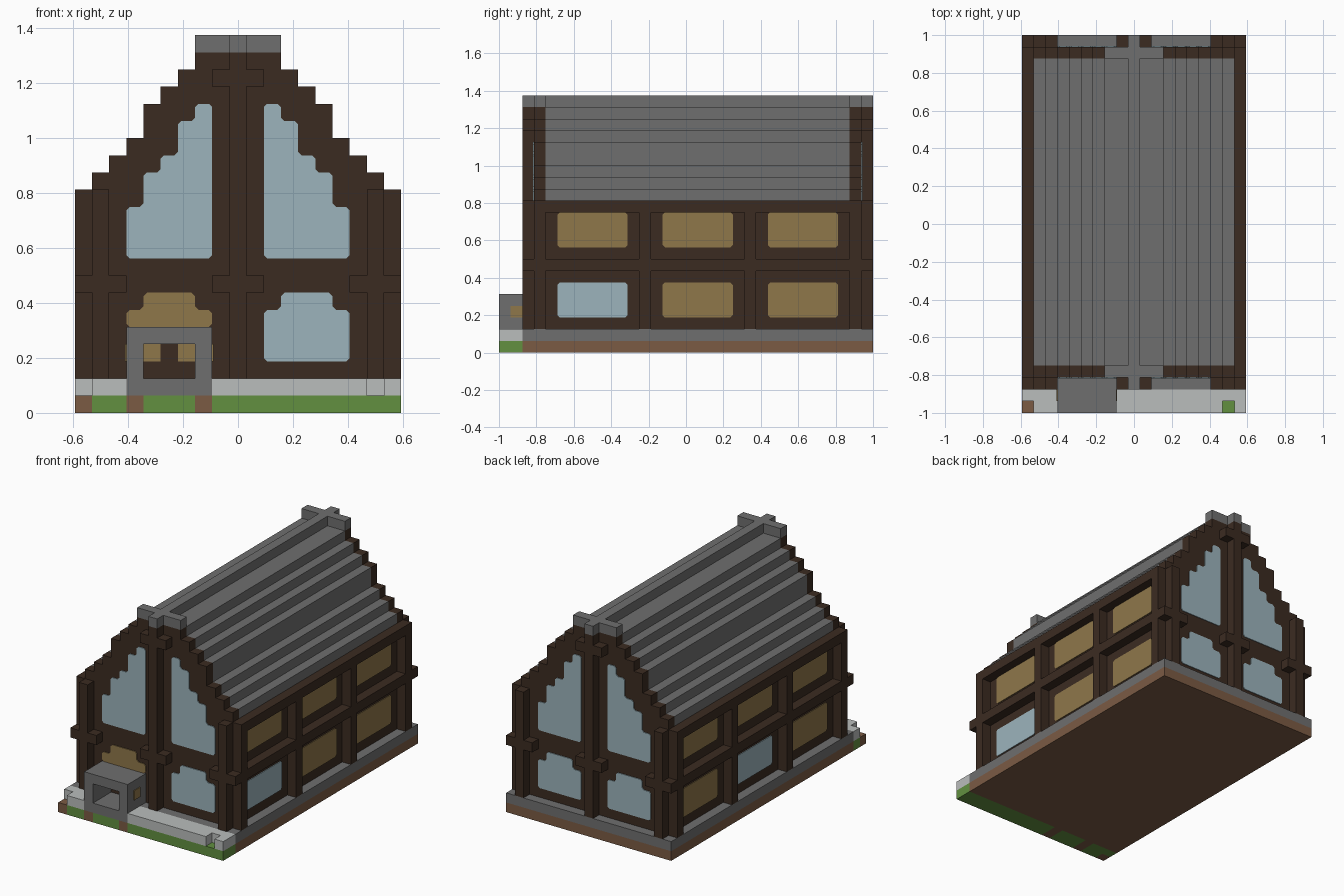
import bpy
import bmesh
from mathutils import Vector

if "Cube" in bpy.data.objects:
    bpy.data.objects.remove(bpy.data.objects["Cube"], do_unlink=True)

U = 1 / 16                      # one building block
WIDE, DEEP = 19, 32             # plan size in blocks
PLATE = 0.08                    # window plate thickness in blocks


def material(name, hexcode):
    srgb = [int(hexcode[n:n + 2], 16) / 255 for n in (0, 2, 4)]
    lin = [c / 12.92 if c < 0.04 else ((c + 0.055) / 1.055) ** 2.4 for c in srgb]
    mat = bpy.data.materials.new(name)
    mat.use_nodes = True
    mat.diffuse_color = (*lin, 1)
    mat.node_tree.nodes["Principled BSDF"].inputs["Base Color"].default_value = (*lin, 1)
    return mat


timber = material("dark timber", "3b2b21")
stone = material("grey stone", "6f6f6f")
paving = material("pale paving", "babdbc")
grass = material("grass", "629040")
dirt = material("dirt", "7b5b44")
glass = material("pale blue glass", "9cb4bc")
amber = material("amber glass", "8f774a")


def prism(name, mat, outline, axis, a, b):
    """Extrude an outline of (across, height) points along x or y."""
    bm = bmesh.new()

    def ring(d):
        pts = [(p, d, h) if axis == "y" else (d, p, h) for p, h in outline]
        return [bm.verts.new(((x - WIDE / 2) * U, (y - DEEP / 2) * U, z * U)) for x, y, z in pts]

    r, s = ring(a), ring(b)
    bm.faces.new(r)
    bm.faces.new(s[::-1])
    for n in range(len(r)):
        m = (n + 1) % len(r)
        bm.faces.new((r[n], s[n], s[m], r[m]))
    bmesh.ops.recalc_face_normals(bm, faces=bm.faces)
    mesh = bpy.data.meshes.new(name)
    bm.to_mesh(mesh)
    bm.free()
    obj = bpy.data.objects.new(name, mesh)
    bpy.context.collection.objects.link(obj)
    mesh.materials.append(mat)
    return obj


def block(name, mat, x, y, z):
    """Box from three (start, end) ranges in blocks."""
    return prism(name, mat, [(x[0], z[0]), (x[1], z[0]), (x[1], z[1]), (x[0], z[1])], "y", *y)


def skyline(start, base, heights):
    """Stepped outline, one column per height."""
    pts = [(start, base)]
    for n, h in enumerate(heights):
        if pts[-1][1] == h:
            pts.pop()
        else:
            pts.append((start + n, h))
        pts.append((start + n + 1, h))
    return pts + [(start + len(heights), base)]


def chamfer(pts, size=0.2):
    """Cut every corner of an outline a little."""
    out = []
    for n, p in enumerate(pts):
        p = Vector(p)
        for q in (pts[n - 1], pts[(n + 1) % len(pts)]):
            out.append(tuple(p + (Vector(q) - p).normalized() * size))
    return out


def flip(rng, size):
    return (size - rng[1], size - rng[0])


# Ground: dirt slab, grass strip with dirt patches, stone plinth
block("dirt_base", dirt, (0, WIDE), (2, DEEP), (0, 1))
block("stone_plinth", stone, (0, WIDE), (2, DEEP), (1, 2))
for x0, x1 in ((1, 3), (4, 7), (8, WIDE)):
    block("grass_strip", grass, (x0, x1), (0, 2), (0, 1))
block("grass_corner", grass, (0, 1), (1, 2), (0, 1))
block("dirt_corner", dirt, (0, 1), (0, 1), (0, 1))
for x0 in (3, 7):
    block("dirt_patch", dirt, (x0, x0 + 1), (0, 2), (0, 1))

# Paved path with notches along its front edge
for x in ((0, 3), (8, WIDE)):
    block("path", paving, x, (1, 2), (1, 2))
for x in ((1, 3), (8, 17), (18, WIDE)):
    block("path_edge", paving, x, (0, 1), (1, 2))

# Walls and stepped roof
rise = [14, 15, 16, 18, 19, 20, 21, 21]
gable = skyline(1, 2, rise + [21] + rise[::-1])
block("house_body", timber, (1, 18), (4, 30), (2, 13))
prism("stepped_roof", stone, skyline(1, 13, rise + [21] + rise[::-1]), "y", 4, 30)
block("roof_ridge", stone, (9, 10), (2, DEEP), (21, 22))

big = skyline(3, 9, [12, 14, 15, 17, 18])
small = skyline(3, 3, [6, 7, 7, 7, 6])
above_porch = skyline(3, 5, [6, 7, 7, 7, 6])

for end in ("front", "back"):
    def along(a, b):
        return (a, b) if end == "front" else flip((a, b), DEEP + 2)

    # Gable wall, ridge cap and projecting posts
    prism(end + "_gable", timber, gable, "y", *along(3, 4))
    block(end + "_ridge_cap", stone, (7, 12), along(3, 4), (21, 22))
    block(end + "_centre_post", timber, (9, 10), along(2, 3), (2, 21))
    for z in (7, 19):
        block(end + "_centre_bracket", timber, (8, 11), along(2, 3), (z, z + 1))
    for mirrored in (False, True):
        def side(rng):
            return flip(rng, WIDE) if mirrored else rng

        def shape(pts):
            return [(WIDE - x, z) for x, z in pts] if mirrored else pts

        block(end + "_corner_post", timber, side((1, 2)), along(2, 3), (2, 13))
        block(end + "_corner_bracket", timber, side((0, 3)), along(2, 3), (7, 8))

        # Gable windows
        face = along(3 - PLATE, 3)
        prism(end + "_upper_window", glass, chamfer(shape(big)), "y", *face)
        if end == "front" and not mirrored:
            prism("porch_top_window", amber, chamfer(above_porch), "y", *face)
            for x in (4, 6):
                block("door_window", amber, (x, x + 1), face, (3, 4))
        else:
            prism(end + "_lower_window", glass, chamfer(shape(small)), "y", *face)

# Long sides: timber frame and two rows of windows
blue_window = {"right": 23, "left": 5}
for name in ("left", "right"):
    def out(a, b):
        return (a, b) if name == "right" else flip((a, b), WIDE)

    for y in (3, 12, 21, 30):
        block(name + "_side_post", timber, out(0, 1), (y, y + 1), (2, 13))
    for z in (7, 12):
        for y in ((4, 12), (13, 21), (22, 30)):
            block(name + "_side_beam", timber, out(0, 1), y, (z, z + 1))
    blue = 14 if name == "right" else 5
    for y in (5, 14, 23):
        for z in (3, 9):
            mat = glass if (y == blue and z == 3) else amber
            pane = skyline(y, z, [z + 3] * 6)
            prism(name + "_side_window", mat, chamfer([pane[0], (y, z + 3), (y + 6, z + 3), (y + 6, z)]),
                  "x", *out(1 - PLATE, 1))

# Stone porch: floor, side walls, lintel and roof
block("porch_floor", stone, (4, 7), (0, 3), (1, 2))
block("porch_roof", stone, (3, 8), (0, 3), (4, 5))
for x in (3, 7):
    block("porch_wall", stone, (x, x + 1), (0, 3), (1, 4))
for x in ((3 - PLATE, 3), (8, 8 + PLATE)):
    block("porch_side_window", amber, x, (1, 2), (3, 4))
